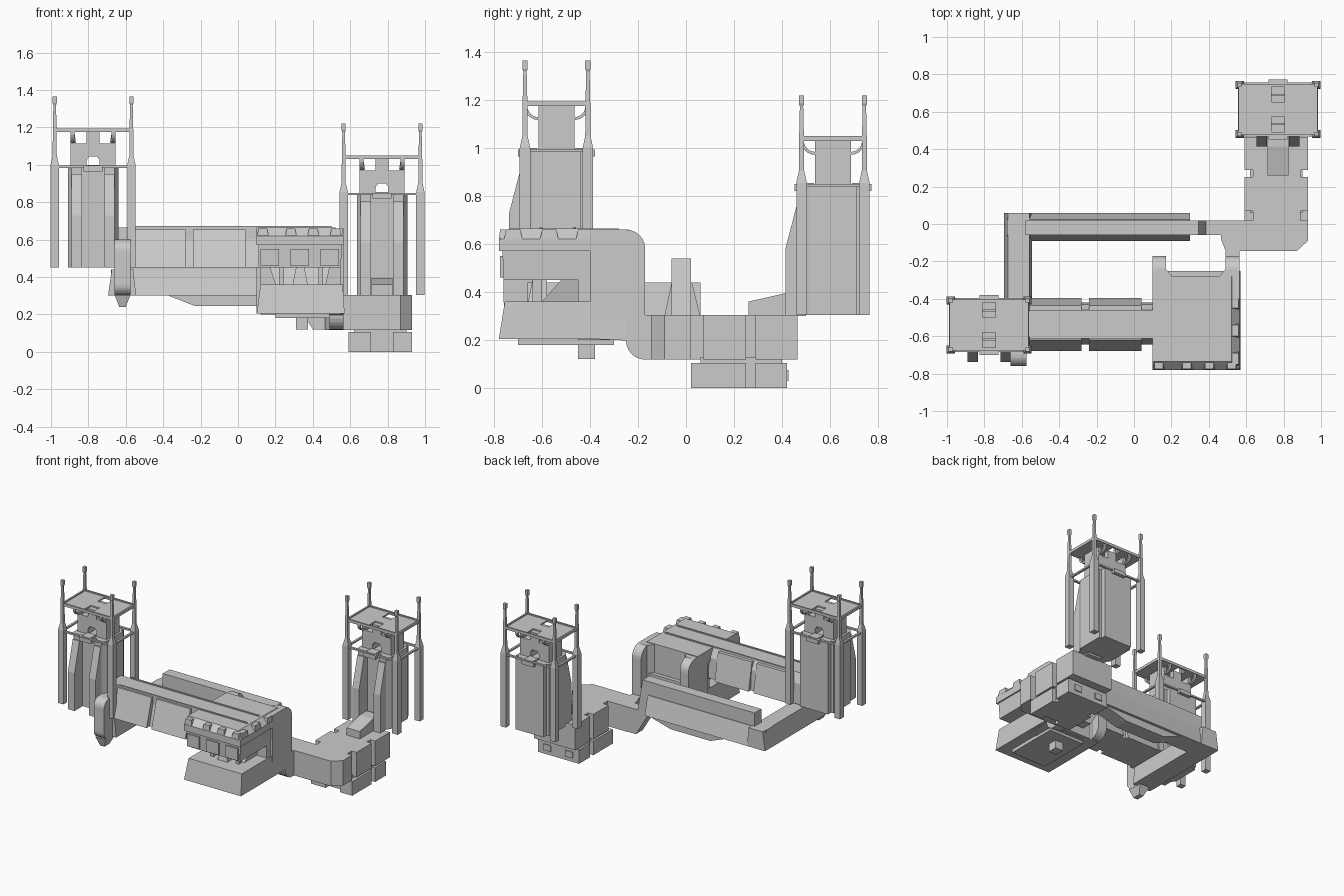
import bpy, bmesh
from math import sin, cos, radians


def finish(name, bm):
    bmesh.ops.recalc_face_normals(bm, faces=bm.faces)
    me = bpy.data.meshes.new(name)
    bm.to_mesh(me)
    bm.free()
    ob = bpy.data.objects.new(name, me)
    bpy.context.collection.objects.link(ob)
    return ob


def prism(name, pts, axis, a, b):
    """Extrude a 2D profile along an axis: x takes (y,z), y takes (x,z), z takes (x,y)."""
    place = {'x': lambda p, t: (t, *p), 'y': lambda p, t: (p[0], t, p[1]),
             'z': lambda p, t: (*p, t)}[axis]
    bm = bmesh.new()
    lo, hi = [[bm.verts.new(place(p, t)) for p in pts] for t in (a, b)]
    bm.faces.new(lo)
    bm.faces.new(hi)
    for i in range(len(pts)):
        j = (i + 1) % len(pts)
        bm.faces.new((lo[i], lo[j], hi[j], hi[i]))
    return finish(name, bm)


def taper(name, rings):
    """Stack of rectangles (x0, x1, y0, y1, z)."""
    bm = bmesh.new()
    rs = [[bm.verts.new(v) for v in ((a, c, z), (b, c, z), (b, d, z), (a, d, z))]
          for a, b, c, d, z in rings]
    bm.faces.new(rs[0])
    bm.faces.new(rs[-1])
    for r, s in zip(rs, rs[1:]):
        for i in range(4):
            j = (i + 1) % 4
            bm.faces.new((r[i], r[j], s[j], s[i]))
    return finish(name, bm)


def box(name, x0, x1, y0, y1, z0, z1):
    return taper(name, [(x0, x1, y0, y1, z0), (x0, x1, y0, y1, z1)])


def arc(cx, cy, r, a0, a1, n=6):
    return [(cx + r * cos(radians(a0 + (a1 - a0) * i / n)),
             cy + r * sin(radians(a0 + (a1 - a0) * i / n))) for i in range(n + 1)]


def cut(ob, cutter):
    m = ob.modifiers.new("cut", 'BOOLEAN')
    m.operation = 'DIFFERENCE'
    m.object = cutter
    cutter.hide_render = True
    cutter.hide_set(True)


def tower(side, cx, cy, z):
    def lbox(n, x0, x1, y0, y1, z0, z1):
        return box(f"{side}_{n}", cx + x0, cx + x1, cy + y0, cy + y1, z + z0, z + z1)

    # four tapering corner posts
    for sx in (-1, 1):
        for sy in (-1, 1):
            px, py = cx + sx * .205, cy + sy * .131
            taper(f"{side}_post", [(px - h, px + h, py - h, py + h, z + t) for t, h in (
                (0, .022), (.55, .022), (.6, .011), (.74, .01), (.87, .007), (.88, .011), (.915, .011))])
    # main shaft with recessed front and stepped back
    prism(f"{side}_shaft", [(cx + x, cy + y) for x, y in (
        (-.135, -.1), (-.115, -.13), (-.06, -.13), (-.06, -.1), (.06, -.1), (.06, -.13), (.115, -.13),
        (.135, -.1), (.135, .1), (.115, .1), (.115, .135), (-.115, .135), (-.115, .1), (-.135, .1))],
        'z', z, z + .535)
    # sloping front ribs
    for x in (-.115, .06):
        prism(f"{side}_rib", [(cy + y, z + t) for y, t in (
            (-.197, 0), (-.197, .28), (-.14, .5), (-.1, .5), (-.1, 0))], 'x', cx + x, cx + x + .055)
    # lower ring frame with clips
    for s in (-1, 1):
        lbox("ring_long", -.205, .205, s * .137 - .008, s * .137 + .008, .533, .545)
        lbox("ring_short", s * .205 - .008, s * .205 + .008, -.135, .135, .533, .545)
        lbox("ring_clip", -.05, .05, s * .145 - .015, s * .145 + .015, .515, .545)
        lbox("ring_tab", -.035, .035, s * .115 - .035, s * .115 + .035, .53, .55)
    # upper cabin: doorway below and two shoulders above
    shape = [(-.12, .535), (-.035, .535), (-.035, .575), (-.02, .595), (.02, .595), (.035, .575),
             (.035, .535), (.12, .535), (.12, .725), (.1, .725), (.09, .665), (-.09, .665),
             (-.1, .725), (-.12, .725)]
    prism(f"{side}_cabin", [(cx + x, z + t) for x, t in shape], 'y', cy - .075, cy + .075)
    # curved brackets under the deck
    for s in (-1, 1):
        curve = arc(.075, .725, .058, -90, 0) + arc(.075, .725, .046, 0, -90)
        for x in (-.12, .1):
            prism(f"{side}_bracket", [(cy + s * a, z + b) for a, b in curve], 'x', cx + x, cx + x + .02)
    # top deck with two hatches
    deck = lbox("deck", -.205, .205, -.131, .131, .725, .737)
    for s in (-1, 1):
        cut(deck, lbox("hatch_cutter", -.035, .035, s * .08 - .04, s * .08 + .04, .7, .76))
        lbox("hatch_block", -.035, .035, s * .055 - .02, s * .055 + .02, .66, .727)
        lbox("deck_rim_long", -.205, .205, s * .131 - .006, s * .131 + .006, .725, .745)
        lbox("deck_rim_short", s * .205 - .006, s * .205 + .006, -.131, .131, .725, .745)


tower("left_tower", -.775, -.54, .45)
tower("right_tower", .77, .6125, .305)

# main front beam with flared side panels
prism("front_beam", [(-.645, .45), (-.605, .6), (-.605, .665), (-.465, .665), (-.43, .6), (-.42, .45)],
      'x', -.66, .15)
for a, b in ((-.56, -.28), (-.24, .04)):
    prism("front_panel", [(-.68, .45), (-.62, .655), (-.6, .655), (-.6, .45)], 'x', a, b)
    prism("rear_panel", [(-.395, .45), (-.435, .655), (-.46, .655), (-.46, .45)], 'x', a, b)
for y in (-.465, -.605):
    box("beam_rail", -.56, .5, y - .006, y + .006, .66, .672)

# upper slab of the front block with teeth round the rim
taper("block_top", [(.1, .565, -.78, -.28, .57), (.1, .565, -.78, -.28, .62), (.1, .52, -.735, -.28, .665)])
taper("block_middle", [(.11, .55, -.76, -.28, .45), (.11, .555, -.765, -.28, .57)])
for x in (.11, .26, .38, .5):
    taper("front_tooth", [(x - .01, x + .055, -.78, -.72, .61), (x, x + .045, -.775, -.72, .66)])
for y in (-.75, -.6, -.45, -.32):
    taper("side_tooth", [(.5, .565, y - .01, y + .07, .61), (.5, .56, y, y + .06, .66)])
for x in (.12, .28, .44):
    box("block_face_panel", x, x + .1, -.775, -.75, .46, .55)

# lower slab, its underside and the recessed struts in the gap
taper("block_base", [(.1, .57, -.78, -.25, .205), (.12, .56, -.755, -.25, .36)])
box("base_underside", .2, .49, -.7, -.3, .18, .21)
box("underside_nub", .31, .375, -.45, -.38, .12, .19)
taper("gap_core", [(.2, .47, -.6, -.25, .36), (.17, .49, -.52, -.25, .45)])
taper("gap_support", [(.29, .375, -.66, -.58, .35), (.31, .355, -.64, -.58, .45)])
for x in (.22, .43):
    box("gap_strut", x, x + .025, -.64, -.6, .35, .46)

# back wall and the two rounded rear arms
prism("block_rear_wall", [(.12, -.45), (.55, -.45), (.55, -.24), (.49, -.24), (.455, -.28), (.205, -.28),
                          (.17, -.24), (.12, -.24)], 'z', .2, .66)
round_top = [(-.4, .66)] + arc(-.25, .58, .08, 90, 0)
prism("left_rear_arm", round_top + arc(-.25, .285, .08, 0, -90) + [(-.4, .205)], 'x', .1, .17)
prism("right_rear_arm", round_top + [(-.17, .305), (-.05, .305), (-.05, .118)]
      + arc(-.17, .198, .08, 270, 180) + [(-.4, .205)], 'x', .49, .565)

# notched L-shaped link leading to the right tower
prism("link_block", [(.465, .02), (.465, -.08), (.49, -.145), (.87, -.145), (.93, -.09), (.93, .02),
                     (.89, .02), (.89, .07), (.93, .07), (.93, .25), (.89, .25), (.89, .29), (.93, .29),
                     (.93, .465), (.59, .465), (.59, .29), (.635, .29), (.635, .25), (.59, .25),
                     (.59, .07), (.635, .07), (.635, .02)], 'z', .118, .305)
prism("link_ramp", [(.26, .3), (.26, .36), (.415, .395), (.5, .395), (.5, .3)], 'x', .715, .825)

# foot under the link
prism("foot", [(.59, .02), (.71, .02), (.71, .06), (.83, .06), (.83, .02), (.93, .02), (.93, .25), (.9, .25),
               (.9, .29), (.93, .29), (.93, .42), (.59, .42), (.59, .29), (.62, .29), (.62, .25), (.59, .25)],
      'z', 0, .105)
box("foot_neck", .62, .9, .06, .4, .09, .13)
for x in (.64, .82):
    box("foot_window", x, x + .06, .415, .428, .03, .075)

# rear beam with a crown, keel and side arm
prism("rear_beam", [(-.09, .3), (-.06, .44), (.025, .44), (.06, .3)], 'x', -.68, .3)
prism("rear_keel", [(-.37, .3), (-.23, .245), (.1, .245), (.3, .3)], 'y', -.07, .04)
prism("rear_crown", [(-.58, .43), (-.58, .54), (.345, .54), (.385, .305), (.5, .305), (.5, .12),
                     (.4, .12), (.28, .32), (.28, .43)], 'y', -.06, .02)
prism("side_arm", [(-.695, .3), (-.675, .44), (-.56, .44), (-.545, .3)], 'y', -.66, .06)

# rounded front bracket beside the left tower
prism("front_bracket", [(-.6, .6)] + arc(-.7, .54, .06, 90, 180) + arc(-.7, .36, .06, 180, 270)
      + [(-.6, .3)], 'x', -.66, -.575)
taper("bracket_tip", [(-.635, -.6, -.72, -.66, .24), (-.66, -.575, -.74, -.62, .305)])
